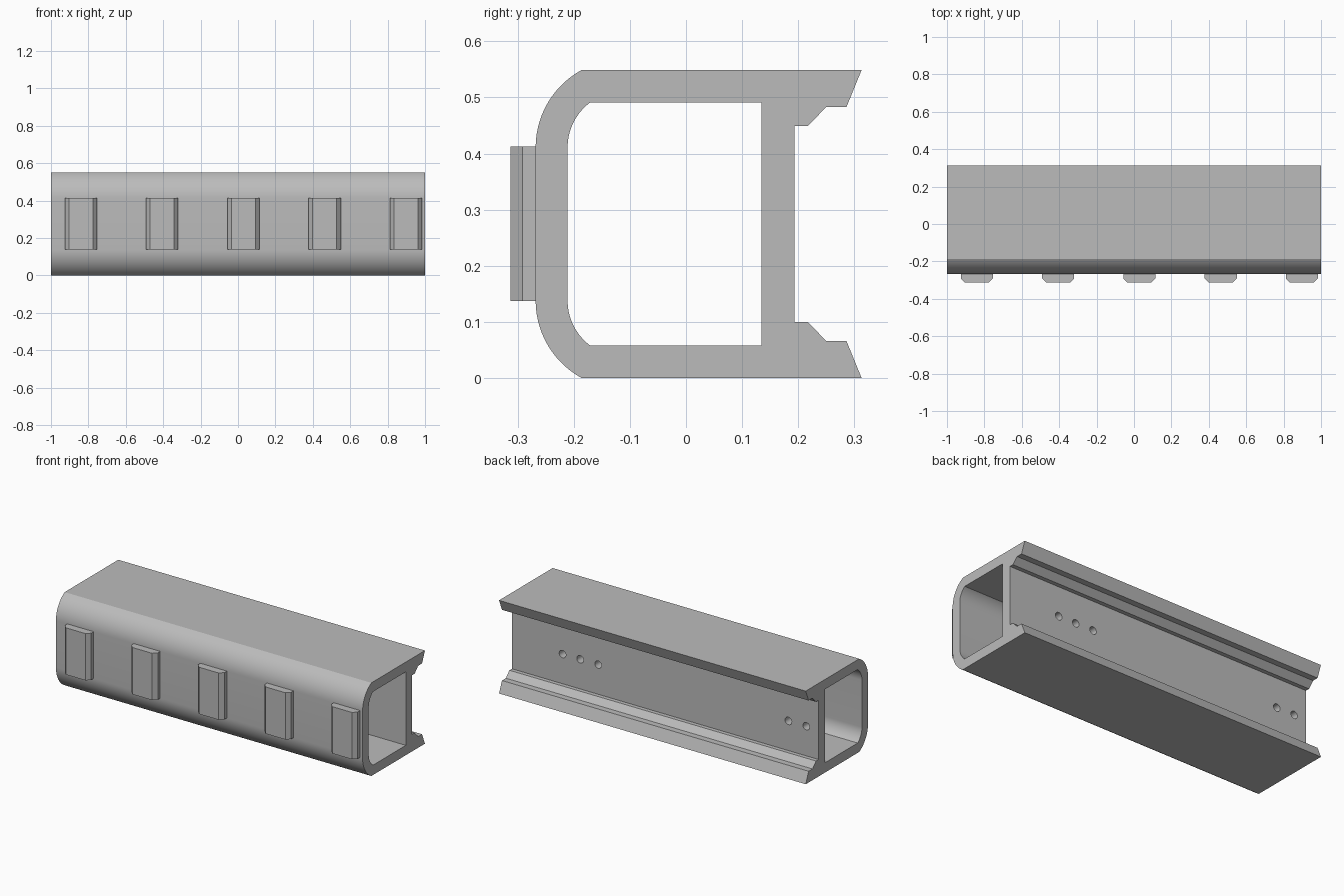
import bpy, bmesh, math
from mathutils import Matrix, Vector

if "Cube" in bpy.data.objects:
    bpy.data.objects.remove(bpy.data.objects["Cube"])

HEIGHT = 0.549
MID = HEIGHT / 2

grey = bpy.data.materials.new("plain grey")
grey.use_nodes = True
colour = (0.5, 0.5, 0.5, 1)
grey.diffuse_color = colour
grey.node_tree.nodes["Principled BSDF"].inputs["Base Color"].default_value = colour


def prism(name, points, offset):
    """Sweep a closed 3D outline along an offset vector."""
    bm = bmesh.new()
    face = bm.faces.new([bm.verts.new(p) for p in points])
    swept = bmesh.ops.extrude_face_region(bm, geom=[face])["geom"]
    verts = [v for v in swept if isinstance(v, bmesh.types.BMVert)]
    bmesh.ops.translate(bm, verts=verts, vec=Vector(offset))
    bmesh.ops.recalc_face_normals(bm, faces=bm.faces)
    return finish(name, bm)


def finish(name, bm):
    mesh = bpy.data.meshes.new(name)
    bm.to_mesh(mesh)
    bm.free()
    mesh.materials.append(grey)
    obj = bpy.data.objects.new(name, mesh)
    bpy.context.collection.objects.link(obj)
    return obj


def mirrored(upper):
    """Close an upper (y, z) half outline with its reflection below mid height."""
    return upper + [(y, HEIGHT - z) for y, z in reversed(upper)]


def corner(radius, top, steps=14):
    """Rounded front corner, cut off where it meets the flat top."""
    cy, cz = -0.111, 0.411
    end = math.asin((top - cz) / radius)
    return [(cy - radius * math.cos(end * i / steps), cz + radius * math.sin(end * i / steps))
            for i in range(steps + 1)]


def along_x(outline, half):
    return [(-half, y, z) for y, z in outline]


def cut(target, cutter):
    mod = target.modifiers.new("cut", 'BOOLEAN')
    mod.operation, mod.solver, mod.object = 'DIFFERENCE', 'EXACT', cutter
    bpy.ops.object.select_all(action='DESELECT')
    bpy.context.view_layer.objects.active = target
    target.select_set(True)
    bpy.ops.object.modifier_apply(modifier=mod.name)
    bpy.data.objects.remove(cutter)


# Main rail: rounded front and two hooked flanges at the back
flange = [(0.313, HEIGHT), (0.286, 0.483), (0.25, 0.483), (0.217, 0.449), (0.193, 0.449)]
rail = prism("rail_body", along_x(mirrored(corner(0.157, HEIGHT) + flange), 1), (2, 0, 0))

# Hollow core running end to end
core = mirrored(corner(0.1, 0.491) + [(0.135, 0.491)])
cut(rail, prism("core_cutter", along_x(core, 1.1), (2.2, 0, 0)))

# Screw holes through the back wall
bm = bmesh.new()
for x in (0.67, 0.555, 0.438, -0.803, -0.92):
    bmesh.ops.create_cone(bm, cap_ends=True, segments=32, radius1=0.022, radius2=0.022, depth=0.12,
                          matrix=Matrix.Translation((x, 0.164, MID)) @ Matrix.Rotation(math.pi / 2, 4, 'X'))
cut(rail, finish("hole_cutter", bm))

bpy.ops.object.shade_smooth_by_angle(angle=math.radians(20))

# Row of chamfered pads on the front
for i in range(5):
    cx = -0.84 + 0.4345 * i
    half, chamfer = 0.086, 0.022
    side = [(half, -0.265), (half, -0.291), (half - chamfer, -0.313)]
    outline = side + [(-x, y) for x, y in reversed(side)]
    prism(f"front_pad_{i + 1}", [(cx + x, y, 0.137) for x, y in outline], (0, 0, 0.276))
